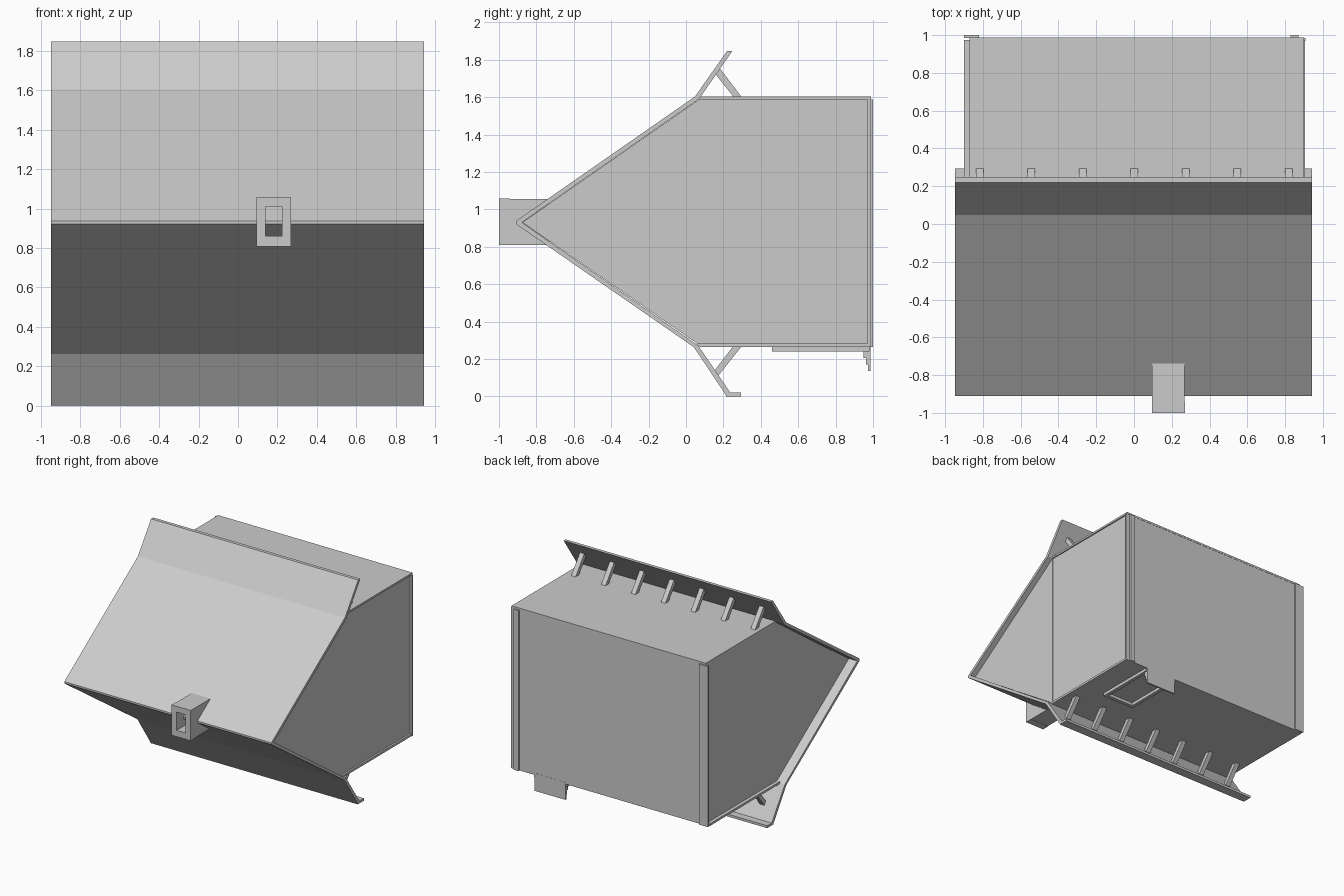
import bpy, bmesh


def prism(name, profile, x0, x1):
    """Extrude a (y, z) outline along x."""
    bm = bmesh.new()
    face = bm.faces.new([bm.verts.new((x0, y, z)) for y, z in profile])
    new = bmesh.ops.extrude_face_region(bm, geom=[face])["geom"]
    bmesh.ops.translate(bm, vec=(x1 - x0, 0, 0),
                        verts=[v for v in new if isinstance(v, bmesh.types.BMVert)])
    bmesh.ops.recalc_face_normals(bm, faces=bm.faces)
    me = bpy.data.meshes.new(name)
    bm.to_mesh(me)
    bm.free()
    ob = bpy.data.objects.new(name, me)
    bpy.context.collection.objects.link(ob)
    return ob


def box(name, x, y, z):
    """Axis-aligned box from (min, max) pairs."""
    return prism(name, [(y[0], z[0]), (y[1], z[0]), (y[1], z[1]), (y[0], z[1])], *x)


# Folded front sheet: top flare, pointed nose, bottom flare
prism("front_sheet", [(0.22, 1.847), (0.048, 1.603), (-0.91, 0.937), (-0.91, 0.922),
                      (0.042, 0.263), (0.215, 0.004), (0.237, 0.02), (0.065, 0.272),
                      (-0.878, 0.93), (0.07, 1.59), (0.248, 1.847)], -0.947, 0.942)
box("bottom_lip", (-0.947, 0.942), (0.215, 0.295), (0.0, 0.02))

# Side walls with a flat box part and a triangular nose part
wall = [(0.07, 0.27), (0.985, 0.27), (0.985, 1.588), (0.07, 1.588)]
nose = [(0.07, 0.275), (0.07, 1.588), (-0.875, 0.93)]
prism("left_wall", wall, -0.872, -0.857)
prism("left_nose_wall", nose, -0.872, -0.857)
prism("right_wall", wall, 0.875, 0.89)
prism("right_nose_wall", nose, 0.88, 0.895)

# Floor, roof and back panels
box("floor", (-0.90, 0.905), (0.06, 0.975), (0.265, 0.283))
box("roof", (-0.872, 0.90), (0.07, 0.988), (1.588, 1.604))
box("back_panel", (-0.872, 0.907), (0.97, 0.986), (0.265, 1.588))

# Rear corner strips
box("left_rear_strip", (-0.90, -0.82), (0.984, 1.0), (0.265, 1.588))
box("right_rear_strip", (0.828, 0.872), (0.984, 1.0), (0.265, 1.588))

# Struts bracing both flares
upper = [(0.148, 1.735), (0.178, 1.758), (0.298, 1.6), (0.255, 1.6)]
lower = [(0.148, 0.132), (0.175, 0.113), (0.298, 0.268), (0.252, 0.268)]
for i in range(7):
    x = -0.816 + i * 0.2727
    prism(f"upper_strut_{i}", upper, x - 0.02, x + 0.02)
    prism(f"lower_strut_{i}", lower, x - 0.02, x + 0.02)

# Hollow spout on the nose, with a slightly larger front rim
for part, y, g in (("spout", (-0.94, -0.73), 0.0), ("spout_rim", (-1.0, -0.94), 0.002)):
    x0, x1, z0, z1 = 0.096 - g, 0.267 + g, 0.81 - g, 1.056 + g
    box(part + "_left", (x0, 0.14), y, (z0, z1))
    box(part + "_right", (0.222, x1), y, (z0, z1))
    box(part + "_bottom", (0.14, 0.222), y, (z0, 0.86))
    box(part + "_top", (0.14, 0.222), y, (1.01, z1))

# Rectangular frame under the floor
fz = (0.24, 0.266)
box("frame_side_a", (0.40, 0.43), (0.46, 0.98), fz)
box("frame_side_b", (0.67, 0.70), (0.46, 0.98), fz)
box("frame_front", (0.43, 0.67), (0.46, 0.49), fz)
box("frame_rear", (0.43, 0.67), (0.95, 0.98), fz)

# Hanging tab at the back edge, flush with the back panel
prism("rear_tab", [(0.95, 0.24), (0.95, 0.205), (0.963, 0.205), (0.963, 0.17),
                   (0.973, 0.17), (0.973, 0.135), (0.987, 0.135), (0.987, 0.28),
                   (0.973, 0.28), (0.973, 0.24)], 0.41, 0.69)
